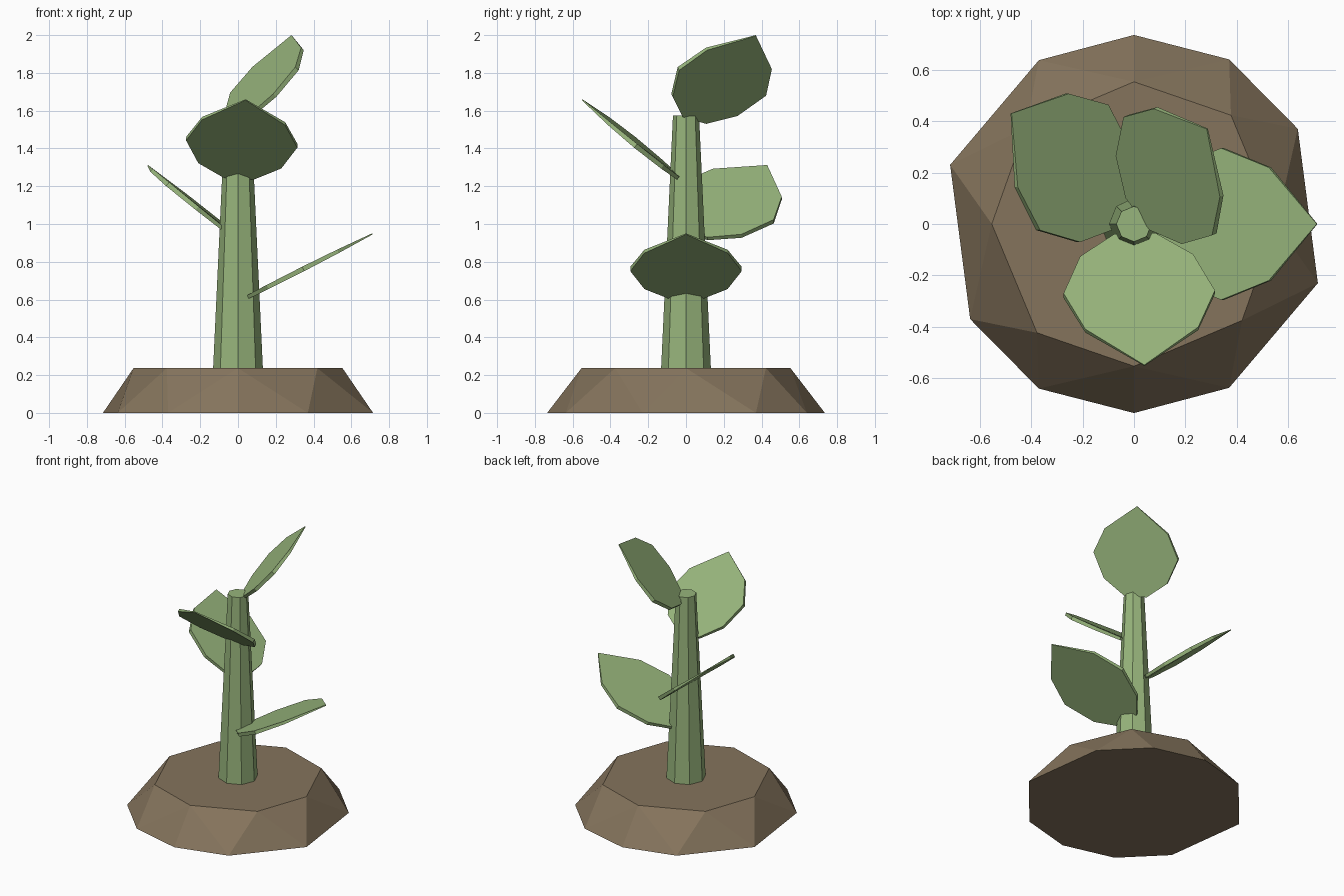
import bpy, bmesh, math
from mathutils import Vector

if "Cube" in bpy.data.objects:
    bpy.data.objects.remove(bpy.data.objects["Cube"])


def material(name, rgb):
    m = bpy.data.materials.new(name)
    m.diffuse_color = (*rgb, 1)
    m.use_nodes = True
    m.node_tree.nodes["Principled BSDF"].inputs["Base Color"].default_value = m.diffuse_color
    return m


soil = material("soil_brown", (0.235, 0.175, 0.108))
green = material("leaf_green", (0.31, 0.46, 0.20))


def finish(name, bm, mat):
    bmesh.ops.recalc_face_normals(bm, faces=bm.faces)
    mesh = bpy.data.meshes.new(name)
    bm.to_mesh(mesh)
    bm.free()
    mesh.materials.append(mat)
    ob = bpy.data.objects.new(name, mesh)
    bpy.context.collection.objects.link(ob)
    return ob


# Soil mound: faceted hull, each half repeated by a half turn
bm = bmesh.new()
bottom = [(0, 0.735), (0.37, 0.64), (0.637, 0.37), (0.715, -0.23), (0.37, -0.637)]
top = [(0, 0.553), (0.377, 0.423), (0.553, 0), (0.42, -0.375)]
for ring, z in ((bottom, 0), (top, 0.237)):
    for x, y in ring:
        for s in (1, -1):
            bm.verts.new((s * x, s * y, z))
bmesh.ops.convex_hull(bm, input=bm.verts)
finish("soil_mound", bm, soil)

# Stem: tapered octagon
bm = bmesh.new()
bmesh.ops.create_cone(bm, cap_ends=True, segments=8, radius1=0.132, radius2=0.069, depth=1.345)
a = math.atan2(bm.verts[:][0].co.y, bm.verts[:][0].co.x) % (math.pi / 4)
for v in bm.verts:
    r = v.co.xy.length
    t = math.atan2(v.co.y, v.co.x) - a
    v.co = (r * math.cos(t), r * math.sin(t), v.co.z + 0.9025)
finish("stem", bm, green)


# Leaves: (distance along leaf, half width, half thickness) from the widest row
ROWS = [(-0.28, 0.08, 0.010), (-0.175, 0.22, 0.012), (0, 0.295, 0.013),
        (0.17, 0.22, 0.010), (0.34, 0, 0.003)]


def leaf(name, mid, tip, side):
    mid = Vector(mid)
    axis = Vector(tip) - mid
    stretch = axis.length / 0.34
    axis.normalize()
    side = Vector(side)
    side = (side - axis * side.dot(axis)).normalized()
    normal = axis.cross(side)
    outline = [(s, w, t) for s, w, t in ROWS]
    outline += [(s, -w, t) for s, w, t in reversed(ROWS[:-1])]
    bm = bmesh.new()
    rings = [[bm.verts.new(mid + axis * s * stretch + side * w + normal * t * k)
              for s, w, t in outline] for k in (1, -1)]
    bm.faces.new(rings[0])
    bm.faces.new(rings[1][::-1])
    n = len(outline)
    for i in range(n):
        j = (i + 1) % n
        bm.faces.new((rings[0][i], rings[1][i], rings[1][j], rings[0][j]))
    finish(name, bm, green)


leaf("leaf_right", (0.345, 0, 0.762), (0.712, 0, 0.948), (0, 1, 0))
leaf("leaf_front", (0.02, -0.272, 1.433), (0.04, -0.55, 1.658), (0.58, 0.02, -0.045))
leaf("leaf_left", (-0.24, 0.22, 1.112), (-0.478, 0.43, 1.31), (0.28, 0.48, -0.21))
leaf("leaf_top", (0.14, 0.19, 1.755), (0.285, 0.37, 1.998), (0.34, -0.46, 0.13))
